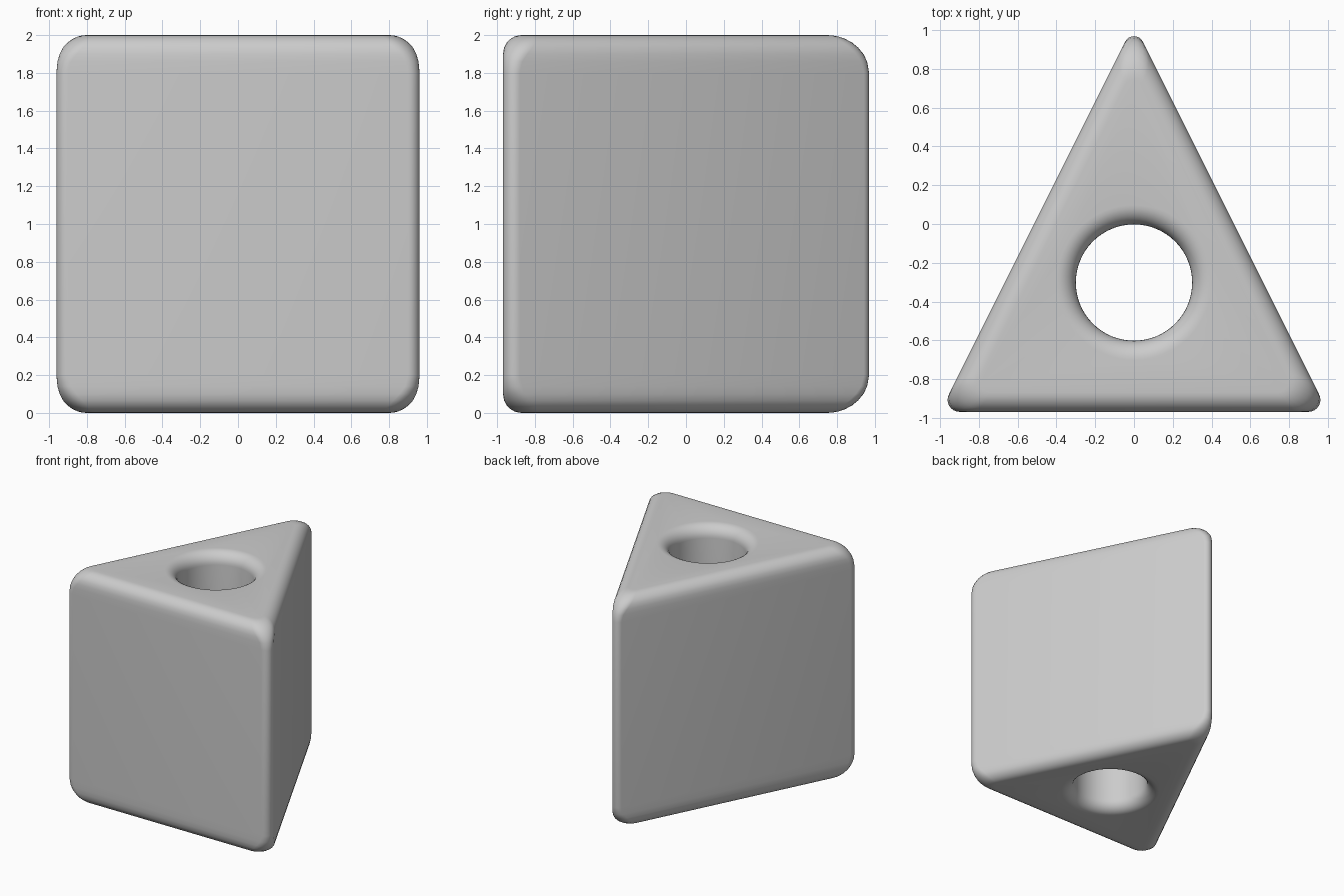
import bpy, bmesh, math
from mathutils import Vector

if "Cube" in bpy.data.objects:
    bpy.data.objects.remove(bpy.data.objects["Cube"])

BEVEL = 0.1
CORNERS = [Vector((0, 1.031)), Vector((-1, -0.969)), Vector((1, -0.969))]
VERT_RADIUS = [0.05, 0.0618, 0.0618]


def section(h):
    """Rounded triangle outline at distance h below the top (or above the base)."""
    d = BEVEL - math.sqrt(max(0, BEVEL**2 - max(0, BEVEL - h)**2))
    pull = 1 - math.sqrt(max(0, 1 - max(0, 1 - h / 0.2)**2))
    pts = []
    for i, c in enumerate(CORNERS):
        u = (CORNERS[i - 1] - c).normalized()
        v = (CORNERS[(i + 1) % 3] - c).normalized()
        inward = (u + v).normalized()
        half = u.angle(v) / 2
        s = math.sin(half)
        tip = VERT_RADIUS[i] * (1 / s - 1) + BEVEL / s * pull
        r = (tip - d / s) / (1 / s - 1)
        centre = c + inward * ((d + r) / s)
        mid = math.atan2(-inward.y, -inward.x)
        span = math.pi / 2 - half
        for k in range(9):
            a = mid - span + 2 * span * k / 8
            pts.append((centre.x + r * math.cos(a), centre.y + r * math.sin(a)))
    return pts


def loft(name, rings):
    """Closed skin through a stack of rings, with flat caps."""
    bm = bmesh.new()
    loops = [[bm.verts.new(p) for p in ring] for ring in rings]
    n = len(loops[0])
    for a, b in zip(loops, loops[1:]):
        for i in range(n):
            j = (i + 1) % n
            bm.faces.new((a[i], a[j], b[j], b[i]))
    bm.faces.new(loops[0][::-1])
    bm.faces.new(loops[-1])
    bmesh.ops.recalc_face_normals(bm, faces=bm.faces)
    me = bpy.data.meshes.new(name)
    bm.to_mesh(me)
    bm.free()
    ob = bpy.data.objects.new(name, me)
    bpy.context.collection.objects.link(ob)
    return ob


# Triangular block with rounded edges
steps = [0, 0.002, 0.008, 0.02, 0.04, 0.065, 0.1, 0.14, 0.2]
levels = [(h, h) for h in steps] + [(h, 2 - h) for h in reversed(steps)]
block = loft("triangular_block", [[(x, y, z) for x, y in section(h)] for h, z in levels])

# Flared cutter for the through hole
arc = [(0.4 - 0.1 * math.sin(k * math.pi / 16), 0.1 - 0.1 * math.cos(k * math.pi / 16))
       for k in range(9)]
profile = [(0.4, -0.1)] + arc + [(r, 2 - z) for r, z in reversed(arc)] + [(0.4, 2.1)]
N = 64
cutter = loft("hole_cutter", [[(r * math.cos(2 * math.pi * k / N),
                                r * math.sin(2 * math.pi * k / N) - 0.302, z)
                               for k in range(N)] for r, z in profile])
cutter.hide_render = True

mod = block.modifiers.new("hole", 'BOOLEAN')
mod.operation = 'DIFFERENCE'
mod.solver = 'EXACT'
mod.object = cutter
bpy.context.view_layer.objects.active = block
block.select_set(True)
bpy.ops.object.modifier_apply(modifier=mod.name)
bpy.data.objects.remove(cutter, do_unlink=True)
bpy.ops.object.shade_smooth_by_angle(angle=math.radians(40))
